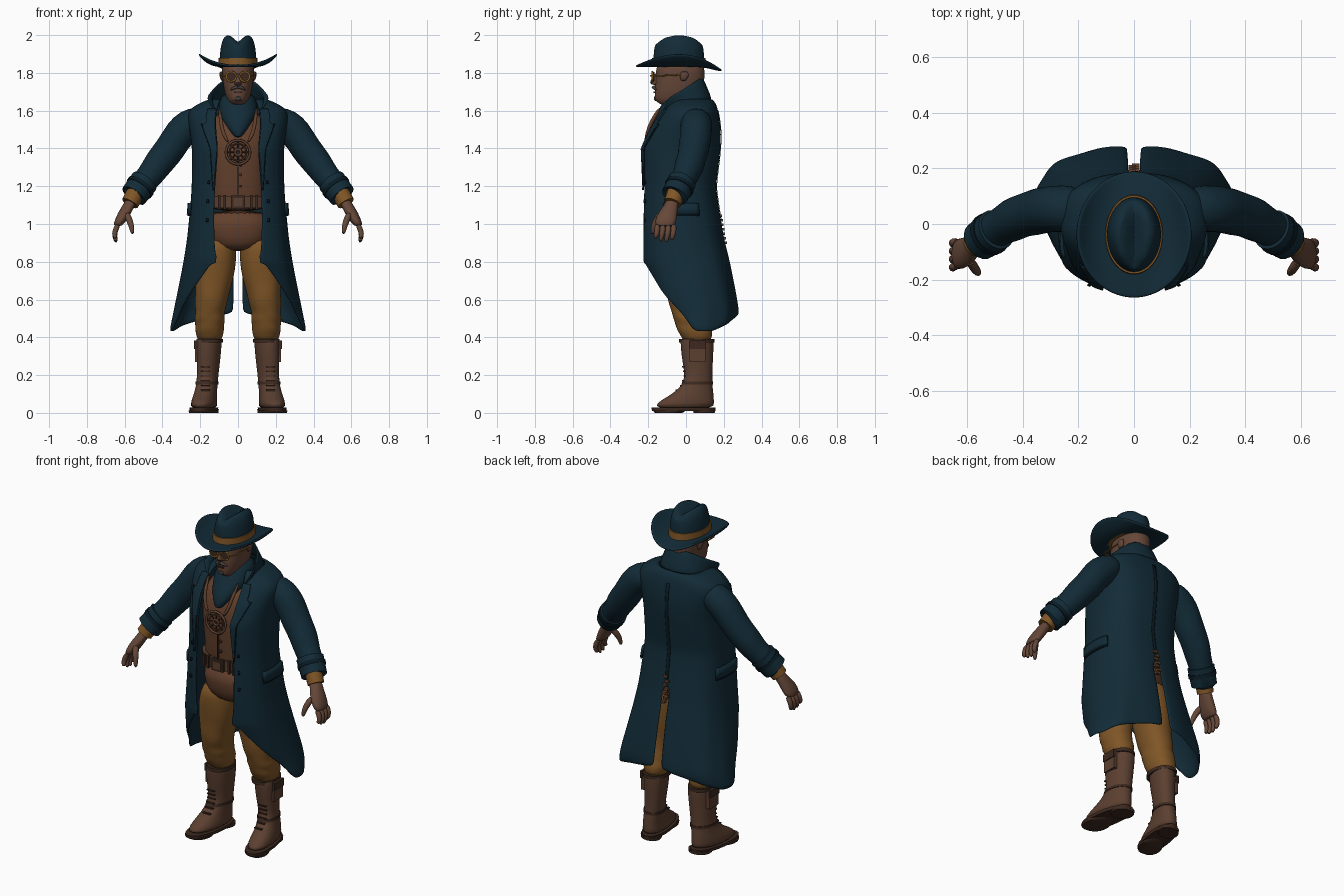
import bpy, math
from math import sin, cos, pi, radians
from mathutils import Vector

cube = bpy.data.objects.get("Cube")
if cube:
    bpy.data.objects.remove(cube)


def material(name, rgb):
    m = bpy.data.materials.new(name)
    m.use_nodes = True
    m.diffuse_color = (*rgb, 1)
    bsdf = m.node_tree.nodes["Principled BSDF"]
    bsdf.inputs["Base Color"].default_value = (*rgb, 1)
    bsdf.inputs["Roughness"].default_value = 0.8
    return m


BLUE = material("navy cloth", (.006, .024, .038))
SEAM = material("dark navy trim", (.003, .011, .018))
TAN = material("tan cloth", (.215, .093, .02))
BROWN = material("brown leather", (.105, .05, .03))
VEST = material("russet vest", (.125, .052, .026))
DARK = material("dark leather", (.045, .022, .014))
SKIN = material("brown skin", (.13, .063, .04))
GOLD = material("old gold", (.27, .125, .02))
GREY = material("grey hair", (.06, .05, .045))


def build(name, verts, faces, mat, mirror=False, thick=0, sub=0):
    me = bpy.data.meshes.new(name)
    me.from_pydata([tuple(v) for v in verts], [], faces)
    me.materials.append(mat)
    me.shade_smooth()
    me.set_sharp_from_angle(angle=radians(50))
    o = bpy.data.objects.new(name, me)
    bpy.context.scene.collection.objects.link(o)
    if mirror:
        o.modifiers.new("mirror", "MIRROR").merge_threshold = .002
    if thick:
        s = o.modifiers.new("thickness", "SOLIDIFY")
        s.thickness, s.offset = thick, 0
    if sub:
        o.modifiers.new("smooth", "SUBSURF").levels = sub
        o.modifiers["smooth"].render_levels = sub
    return o


def loft(name, rings, mat, closed=True, cap=True, **kw):
    n = len(rings[0])
    faces = []
    for i in range(len(rings) - 1):
        for j in range(n if closed else n - 1):
            k = (j + 1) % n
            faces.append((i*n + j, i*n + k, (i+1)*n + k, (i+1)*n + j))
    if cap and closed:
        faces += [tuple(reversed(range(n))), tuple(range((len(rings)-1)*n, len(rings)*n))]
    return build(name, [p for r in rings for p in r], faces, mat, **kw)


def stack(name, rows, mat, n=20, p=.9, shear=0, ripple=0, **kw):
    """Horizontal rings from rows of (z, centre x, half width, front y, back y)."""
    rings = []
    for z, cx, rx, yf, yb in rows:
        ring = []
        for j in range(n):
            a = 2*pi*j/n
            c, s = cos(a), sin(a)
            k = 1 + ripple*sin(75*z + 3*c + 2*s)
            y = (yf+yb)/2 + k*(yb-yf)/2*math.copysign(abs(s)**p, s)
            ring.append((cx + k*rx*math.copysign(abs(c)**p, c) - shear*(y - .07), y, z))
        rings.append(ring)
    return loft(name, rings, mat, **kw)


def tube(name, pts, mat, n=12, wrinkle=0, cap=True, **kw):
    """Round tube through points of (x, y, z, radius)."""
    rings = []
    for i, q in enumerate(pts):
        a, b = pts[max(i-1, 0)], pts[min(i+1, len(pts)-1)]
        t = (Vector(b[:3]) - Vector(a[:3])).normalized()
        u = t.cross(Vector((0, 1, .01))).normalized()
        v = t.cross(u)
        ring = []
        for j in range(n):
            th = 2*pi*j/n
            r = q[3]*(1 + wrinkle*sin(2.3*i + 2*cos(th)))
            ring.append(Vector(q[:3]) + r*(u*cos(th) + v*sin(th)))
        rings.append(ring)
    return loft(name, rings, mat, cap=cap, **kw)


def box(name, c, size, mat, **kw):
    v = [[c[k] + size[k]/2*d[k] for k in range(3)]
         for d in ((x, y, z) for x in (-1, 1) for y in (-1, 1) for z in (-1, 1))]
    f = [(0, 1, 3, 2), (4, 6, 7, 5), (0, 4, 5, 1), (2, 3, 7, 6), (0, 2, 6, 4), (1, 5, 7, 3)]
    return build(name, v, f, mat, **kw)


def hoop(name, c, r, t, mat, **kw):
    rings = [[(c[0] + (r + t*cos(b))*cos(a), c[1] + t*sin(b), c[2] + (r + t*cos(b))*sin(a))
              for b in (k*pi/4 for k in range(8))] for a in (k*pi/12 for k in range(25))]
    return loft(name, rings, mat, cap=False, **kw)


def lerp(table, x):
    for a, b in zip(table, table[1:]):
        if x <= b[0]:
            t = max(0, (x - a[0])/(b[0] - a[0]))
            return [u + (v-u)*t for u, v in zip(a[1:], b[1:])]
    return list(table[-1][1:])


# Coat profile: height, half width, front y, back y, half opening
COAT = [(.42, .355, -.09, .25, .12), (.52, .335, -.12, .275, .12), (.62, .315, -.17, .26, .12),
        (.8, .28, -.23, .225, .115), (.92, .262, -.235, .195, .125), (1.1, .245, -.235, .165, .125),
        (1.2, .238, -.23, .152, .12), (1.4, .237, -.235, .176, .105), (1.5, .25, -.19, .178, .115),
        (1.57, .262, -.14, .168, .115), (1.61, .245, -.11, .16, .11), (1.64, .19, -.09, .15, .1),
        (1.66, .13, -.07, .13, .09)]
HEM = [(0, .8), (25, .79), (50, .62), (82, .43), (105, .43), (180, .53)]
P = .78


def coat_point(z, phi, off=0):
    w, yf, yb, _ = lerp(COAT, z)
    c = cos(phi)
    return ((w+off)*max(sin(phi), 0)**P,
            (yf+yb)/2 - ((yb-yf)/2 + off)*math.copysign(abs(c)**P, c), z)


def phi_at(z, x):
    return math.asin(min(1, x/lerp(COAT, z)[0])**(1/P))


def opening(z):
    return phi_at(z, lerp(COAT, z)[3])


rows = []
levels = [.42, .48, .54, .6, .66, .72, .78, .84] + [.9 + .05*i for i in range(14)] + [1.58, 1.61, 1.64, 1.66]
for zl in levels:
    row = []
    for j in range(27):
        z0 = max(zl, .8)
        end = pi - (phi_at(z0, .02) if zl < 1.0 else 0)
        phi = opening(z0) + (end - opening(z0))*j/26
        hem = lerp(HEM, math.degrees(phi))[0]
        z = zl if zl >= .84 else .84 - (.84 - zl)*(.84 - hem)/.42
        fold = .007*sin(9*phi)*max(0, 1.05 - z)
        row.append(coat_point(z, phi, fold))
    rows.append(row)
loft("long_coat", rows, BLUE, closed=False, mirror=True, thick=.014, sub=1)


def patch(name, zs, span, mat, off=.012, cols=8, thick=.008):
    """Plate laid over the coat; span(z) gives its start and end angle."""
    rings = [[coat_point(z, a + (b-a)*j/cols, off) for j in range(cols + 1)]
             for z in zs for a, b in [span(z)]]
    return loft(name, rings, mat, closed=False, mirror=True, thick=thick)


def steps(a, b, n):
    return [a + (b-a)*i/n for i in range(n + 1)]


LAPEL = [(1.18, .01), (1.4, .16), (1.5, .3), (1.53, .34), (1.535, .22), (1.61, .2)]
patch("lapels", steps(1.18, 1.61, 24), lambda z: (opening(z), opening(z) + lerp(LAPEL, z)[0]), BLUE)
patch("lapel_edges", steps(1.18, 1.53, 14),
      lambda z: (opening(z) + lerp(LAPEL, z)[0], opening(z) + lerp(LAPEL, z)[0] + .02), SEAM, .012, 1)
patch("pocket_flaps", [1.05, 1.08, 1.11], lambda z: (radians(72), radians(112)), BLUE, .016, 8, .012)
patch("pocket_seams", [1.042, 1.05], lambda z: (radians(72), radians(112)), SEAM, .014)
patch("back_seam", steps(1.02, 1.6, 10), lambda z: (pi - .015, pi), SEAM, .009, 1, .003)
for z in (1.02, 1.12, 1.22):
    patch("coat_button", [z - .009, z + .009], lambda q: (opening(q) + .12, opening(q) + .17), SEAM, .012, 2)

# Standing collar with flared points
top = [(.172, -.1, 1.67), (.145, -.035, 1.7), (.105, .03, 1.745), (.06, .075, 1.775), (0, .085, 1.78)]
low = [(.1, -.13, 1.575), (.15, -.04, 1.625), (.14, .06, 1.645), (.085, .12, 1.655), (0, .14, 1.655)]
mid = [[(a+b)/2 for a, b in zip(p, q)] for p, q in zip(top, low)]
loft("coat_collar", [low, mid, top], BLUE, closed=False, mirror=True, thick=.014, sub=1)

# Sleeves and cuffs
ARM = [(.18, .05, 1.54, .07), (.235, .055, 1.545, .085), (.285, .055, 1.505, .088), (.325, .05, 1.45, .083),
       (.365, .04, 1.395, .083), (.4, .03, 1.345, .08), (.435, .015, 1.3, .078), (.47, -.003, 1.255, .07),
       (.505, -.025, 1.21, .068), (.54, -.05, 1.165, .064)]
tube("sleeves", ARM, BLUE, 16, wrinkle=.045, mirror=True, sub=1)
tube("sleeve_cuffs", [(.492, -.018, 1.23, .06), (.495, -.02, 1.226, .076), (.552, -.06, 1.15, .072),
                      (.553, -.061, 1.149, .055)], BLUE, 18, mirror=True)
tube("cuff_straps", [(.512, -.032, 1.203, .079), (.524, -.04, 1.187, .079)], SEAM, 18, mirror=True)
tube("shirt_cuffs", [(.54, -.052, 1.165, .05), (.572, -.073, 1.11, .047)], TAN, mirror=True)

# Hands
stack("palms", [(1.14, .56, .03, -.1, -.035), (1.1, .577, .034, -.115, -.04), (1.06, .6, .036, -.15, -.045),
                (1.02, .622, .032, -.165, -.05), (.985, .638, .024, -.165, -.055)], SKIN, 14, mirror=True, sub=1)
for i, end in enumerate((.925, .905, .9, .915)):
    y = -.152 + .029*i
    tube("finger", [(.632, y, 1.0, .016), (.652, y, .965, .016), (.654, y - .006, .935, .015),
                    (.644, y - .012, end, .009)], SKIN, 8, mirror=True, sub=1)
tube("thumbs", [(.592, -.13, 1.06, .02), (.572, -.16, 1.015, .019), (.562, -.175, .98, .015),
                (.558, -.178, .945, .009)], SKIN, 8, mirror=True, sub=1)

# Torso, belt and scarf
stack("vest", [(1.06, 0, .165, -.17, .11), (1.15, 0, .16, -.175, .11), (1.3, 0, .17, -.19, .12),
               (1.42, 0, .18, -.195, .13), (1.52, 0, .18, -.165, .13), (1.6, 0, .12, -.1, .12)], VEST, 28, sub=1)
stack("hip_guard", [(.855, 0, .07, -.1, .08), (.89, 0, .17, -.145, .13), (.98, 0, .19, -.16, .135),
                    (1.08, 0, .18, -.165, .12)], VEST, 28, sub=1)
stack("belt", [(1.085, 0, .182, -.185, .125), (1.145, 0, .18, -.187, .125)], BROWN, 32)
box("belt_buckle", (0, -.19, 1.115), (.075, .016, .07), DARK)
box("buckle_plate", (0, -.197, 1.115), (.05, .012, .045), BROWN)
for x in (.07, .1):
    box("belt_loops", (x, -.182, 1.115), (.014, .02, .075), DARK, mirror=True)
box("vest_seam", (0, -.19, 1.23), (.004, .016, .15), DARK)
for z in (1.2, 1.26, 1.31):
    tube("vest_button", [(.014, -.18, z, .008), (.014, -.2, z, .008)], DARK, 8)
stack("scarf", [(1.455, 0, .015, -.208, -.15), (1.5, 0, .05, -.205, -.08), (1.55, 0, .088, -.18, 0),
                (1.6, 0, .11, -.15, .08), (1.65, 0, .098, -.12, .09), (1.7, 0, .08, -.085, .085)],
      BLUE, ripple=.03, sub=1)

# Chain and round pendant
tube("pendant_chain", [(.098, -.135, 1.62, .009), (.092, -.185, 1.54, .011), (.08, -.207, 1.48, .011),
                       (.05, -.213, 1.43, .01)], VEST, 8, wrinkle=.2, mirror=True, sub=1)
for r, t in ((.064, .007), (.045, .004), (.016, .007)):
    hoop("pendant_ring", (0, -.21, 1.38), r, t, BROWN)
for i in range(4):
    a = i*pi/4
    d = (.06*cos(a), .06*sin(a))
    tube("pendant_spoke", [(-d[0], -.208, 1.38 - d[1], .004), (d[0], -.208, 1.38 + d[1], .004)], DARK, 6)

# Trousers
stack("trousers", [(.95, .09, .085, -.12, .12), (.86, .112, .108, -.13, .125), (.76, .12, .11, -.12, .12),
                   (.68, .13, .1, -.105, .115), (.62, .138, .09, -.1, .11), (.57, .145, .085, -.09, .115),
                   (.53, .148, .076, -.075, .115), (.5, .15, .083, -.07, .125), (.47, .15, .075, -.055, .13),
                   (.44, .15, .08, -.05, .14), (.41, .15, .07, -.03, .14), (.37, .15, .06, -.01, .13)],
      TAN, ripple=.03, mirror=True, sub=1)

# Boots
stack("boots", [(.385, .15, .058, -.015, .135), (.4, .15, .066, -.03, .145), (.36, .152, .066, -.03, .148),
                (.28, .155, .062, -.022, .143), (.2, .16, .056, -.005, .14), (.15, .163, .056, -.02, .14),
                (.115, .167, .058, -.055, .145), (.085, .17, .062, -.1, .148), (.055, .17, .067, -.155, .15),
                (.02, .17, .068, -.172, .152)], BROWN, shear=.13, mirror=True, sub=1)
stack("boot_soles", [(.01, .17, .07, -.18, .155), (.028, .17, .072, -.183, .157)], DARK, shear=.13, mirror=True)
stack("boot_heels", [(0, .167, .06, .04, .152), (.02, .167, .062, .035, .155)], DARK, shear=.13, mirror=True)
stack("boot_fronts", [(0, .172, .066, -.165, -.02), (.012, .172, .068, -.175, 0)], DARK, shear=.13, mirror=True)
stack("boot_cuffs", [(.372, .15, .07, -.036, .15), (.392, .15, .07, -.036, .15)], DARK, mirror=True)
stack("ankle_straps", [(.15, .163, .06, -.024, .144), (.165, .162, .06, -.019, .143)], DARK, shear=.13, mirror=True)
box("boot_pouches", (.217, .06, .325), (.022, .085, .11), BROWN, mirror=True)
box("pouch_flaps", (.226, .06, .36), (.014, .09, .045), DARK, mirror=True)
for i in range(6):
    z = .12 + .025*i
    y = lerp([(.115, -.055), (.15, -.022), (.2, -.007), (.28, -.02)], z)[0]
    box("boot_laces", (.172, y, z), (.05, .012, .007), DARK, mirror=True)

# Lacing above the coat vent
for i in range(7):
    z = .9 + .024*i
    box("vent_lacing", (.006*(-1)**i, coat_point(z, pi)[1] + .006, z), (.026, .022, .014), VEST)

# Head
stack("head", [(1.6, 0, .06, -.07, .07), (1.642, 0, .045, -.15, .06), (1.655, 0, .058, -.168, .07),
               (1.69, 0, .07, -.166, .08), (1.73, 0, .078, -.166, .092), (1.775, 0, .083, -.16, .1),
               (1.82, 0, .087, -.162, .1), (1.87, 0, .08, -.14, .085)], SKIN, 24, sub=1)
stack("nose", [(1.735, 0, .02, -.178, -.14), (1.748, 0, .021, -.196, -.14), (1.77, 0, .013, -.182, -.14),
               (1.8, 0, .009, -.168, -.14)], SKIN, 12, sub=1)
stack("ears", [(1.755, .082, .008, -.03, 0), (1.785, .088, .012, -.035, .018), (1.81, .088, .01, -.03, .015)],
      SKIN, 10, mirror=True, sub=1)
tube("moustache", [(0, -.172, 1.726, .011), (.022, -.17, 1.722, .01), (.042, -.157, 1.708, .004)],
     GREY, 8, mirror=True, sub=1)
box("lips", (0, -.165, 1.698), (.04, .012, .008), DARK)
stack("chin_beard", [(1.648, 0, .022, -.172, -.14), (1.68, 0, .018, -.174, -.14)], GREY, 10, sub=1)

# Spectacles
hoop("spectacle_rims", (.036, -.178, 1.78), .026, .005, GOLD, mirror=True)
tube("spectacle_lenses", [(.036, -.18, 1.78, .024), (.036, -.168, 1.78, .024)], DARK, 20, mirror=True)
tube("spectacle_arms", [(.062, -.176, 1.782, .004), (.088, -.14, 1.785, .004), (.091, -.02, 1.79, .004)],
     GOLD, 6, mirror=True)
box("spectacle_bridge", (0, -.186, 1.785), (.026, .008, .007), GOLD)

# Hat: curled brim, creased crown, band
brim = []
for s in steps(0, 1, 8):
    brim.append([((.085 + .122*s)*sin(a), -.038 + (.12 + .108*s)*cos(a),
                  1.838 + .062*s**2.5*sin(a)**2 - (.014 + .012*cos(a))*s*cos(a)**2)
                 for a in (2*pi*j/40 for j in range(40))])
loft("hat_brim", brim, BLUE, cap=False, thick=.012, sub=1)
crown = []
for f, z in ((1, 1.825), (.98, 1.88), (.95, 1.93), (.9, 1.965), (.8, 1.992), (.62, 2.004), (.4, 2.0), (.2, 1.995), (.02, 1.99)):
    ring = []
    for j in range(32):
        a = 2*pi*j/32
        g = f**1.4 if z > 1.9 else f
        x = .1*g*sin(a)*(1 - .12*max(0, -cos(a))*(z > 1.9))
        dip = .032*max(0, 1 - abs(x)/.045)*(z > 1.98)
        ring.append((x, -.038 + .138*f*cos(a), z - dip - .012*abs(cos(a))*f*(z > 1.94)))
    crown.append(ring)
loft("hat_crown", crown, BLUE, sub=1)
stack("hat_band", [(1.832, 0, .104, -.182, .106), (1.88, 0, .102, -.179, .103)], TAN, 36, 1)
